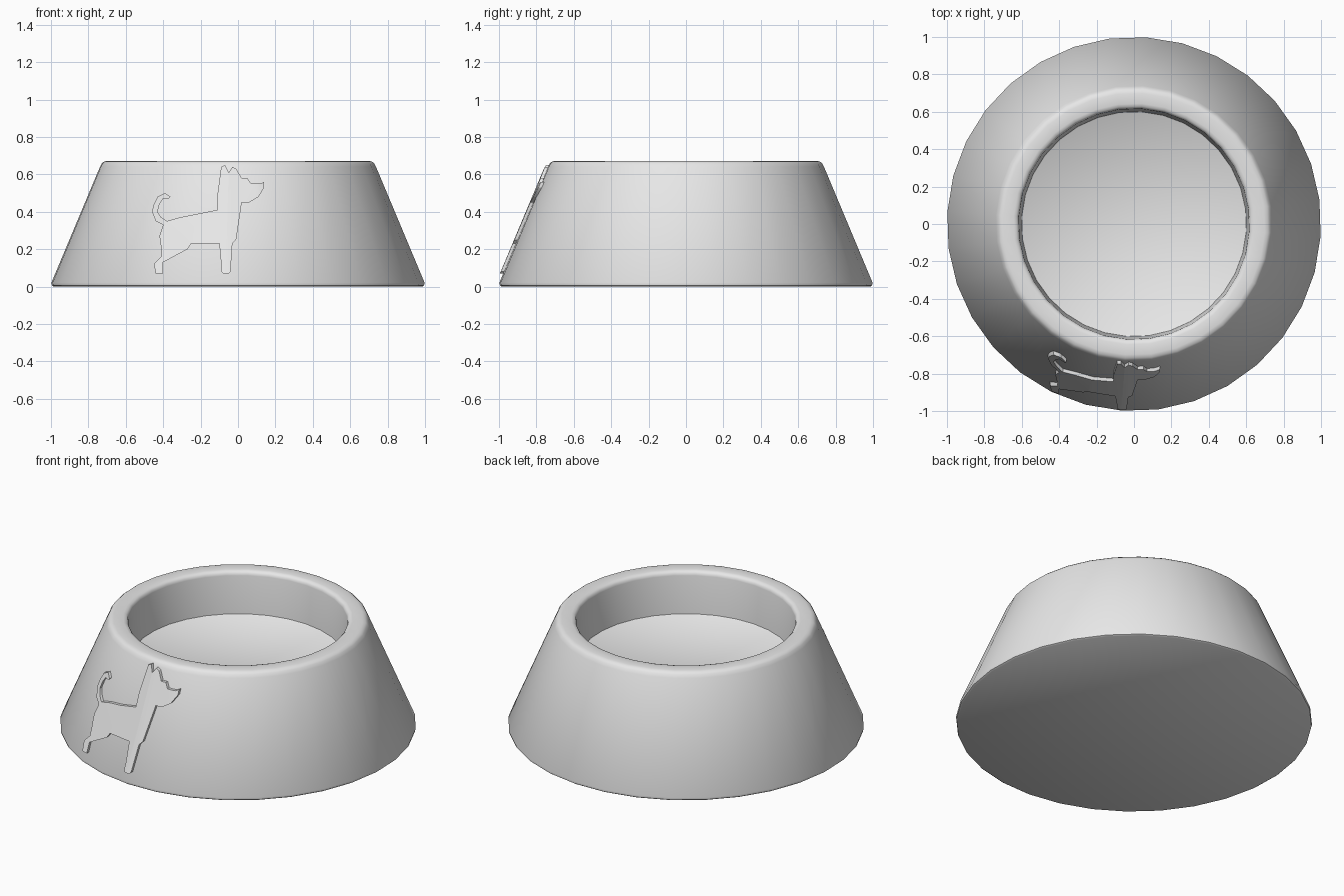
import bpy, bmesh, math

cube = bpy.data.objects.get("Cube")
if cube:
    bpy.data.objects.remove(cube)

SEGMENTS = 32
START = math.radians(7.5)

grey = bpy.data.materials.new("plain grey")
grey.use_nodes = True
grey.diffuse_color = (0.8, 0.8, 0.8, 1)
grey.node_tree.nodes["Principled BSDF"].inputs["Base Color"].default_value = (0.8, 0.8, 0.8, 1)


def make_object(name, bm):
    bmesh.ops.recalc_face_normals(bm, faces=bm.faces[:])
    mesh = bpy.data.meshes.new(name)
    bm.to_mesh(mesh)
    bm.free()
    mesh.materials.append(grey)
    obj = bpy.data.objects.new(name, mesh)
    bpy.context.collection.objects.link(obj)
    return obj


def smooth(obj, angle):
    obj.data.shade_smooth()
    obj.data.set_sharp_from_angle(angle=math.radians(angle))


def lathe(name, profile, closed):
    """Spin (radius, height) points round z; an open profile gets end caps."""
    bm = bmesh.new()
    rings = []
    for radius, z in profile:
        angles = [START + math.tau * i / SEGMENTS for i in range(SEGMENTS)]
        rings.append([bm.verts.new((radius * math.cos(a), radius * math.sin(a), z)) for a in angles])
    pairs = list(zip(rings, rings[1:]))
    if closed:
        pairs.append((rings[-1], rings[0]))
    else:
        bm.faces.new(rings[0])
        bm.faces.new(rings[-1])
    for low, high in pairs:
        for i in range(SEGMENTS):
            j = (i + 1) % SEGMENTS
            bm.faces.new((low[i], low[j], high[j], high[i]))
    return make_object(name, bm)


def wall_radius(z):
    return 1.0 - 0.42 * (z - 0.02)


# Bowl: sloping outside, rounded rim, sunken floor
bowl = lathe("bowl", [
    (0.988, 0), (0.997, 0.006), (1.0, 0.02),
    (wall_radius(0.64), 0.64), (0.73, 0.658), (0.718, 0.668), (0.70, 0.672),
    (0.645, 0.672), (0.63, 0.668), (0.62, 0.658), (0.617, 0.645),
    (0.602, 0.415), (0.596, 0.41)], closed=False)
smooth(bowl, 40)

# Dog outline in hundredths, from the tail tip down and round the body
outline = [
    (-36, 48), (-39, 50), (-43, 48), (-45, 44), (-46, 40), (-44, 35),      # tail
    (-40, 33), (-42, 27), (-41, 20), (-41, 16), (-45, 12), (-44, 7),       # hind leg
    (-40, 7), (-40, 13), (-27, 20), (-25, 23), (-10, 23),                  # belly
    (-9, 12), (-9, 8), (-8, 7), (-5, 7), (-4, 8), (-3, 23), (-1, 25),      # front leg
    (2, 45), (6, 45), (11, 48), (14, 53), (14, 56), (12, 55), (7, 55),     # muzzle
    (5, 58), (2, 58), (-1, 63), (-3, 64), (-5, 61), (-7, 65), (-9, 64),    # ears
    (-11, 49), (-11, 41), (-31, 37), (-38, 35),                            # back
    (-41, 37), (-43, 40), (-42, 44), (-40, 47), (-37, 47)]                 # tail inside

bm = bmesh.new()
face = bm.faces.new([bm.verts.new((x / 100, -1.2, z / 100)) for x, z in outline])
pushed = bmesh.ops.extrude_face_region(bm, geom=[face])["geom"]
bmesh.ops.translate(bm, vec=(0, 0.7, 0), verts=[v for v in pushed if isinstance(v, bmesh.types.BMVert)])
dog = make_object("dog_relief", bm)

# Thin shell hugging the sloping wall trims the outline to a raised plate
low, high = -0.05, 0.75
shell = lathe("relief_shell", [
    (wall_radius(low) + 0.018, low), (wall_radius(high) + 0.018, high),
    (wall_radius(high) - 0.012, high), (wall_radius(low) - 0.012, low)], closed=True)
shell.hide_render = True

trim = dog.modifiers.new("trim", "BOOLEAN")
trim.operation = "INTERSECT"
trim.solver = "EXACT"
trim.object = shell
bpy.context.view_layer.update()
graph = bpy.context.evaluated_depsgraph_get()
dog.data = bpy.data.meshes.new_from_object(dog.evaluated_get(graph))
dog.modifiers.clear()
bpy.data.objects.remove(shell)
smooth(dog, 30)
